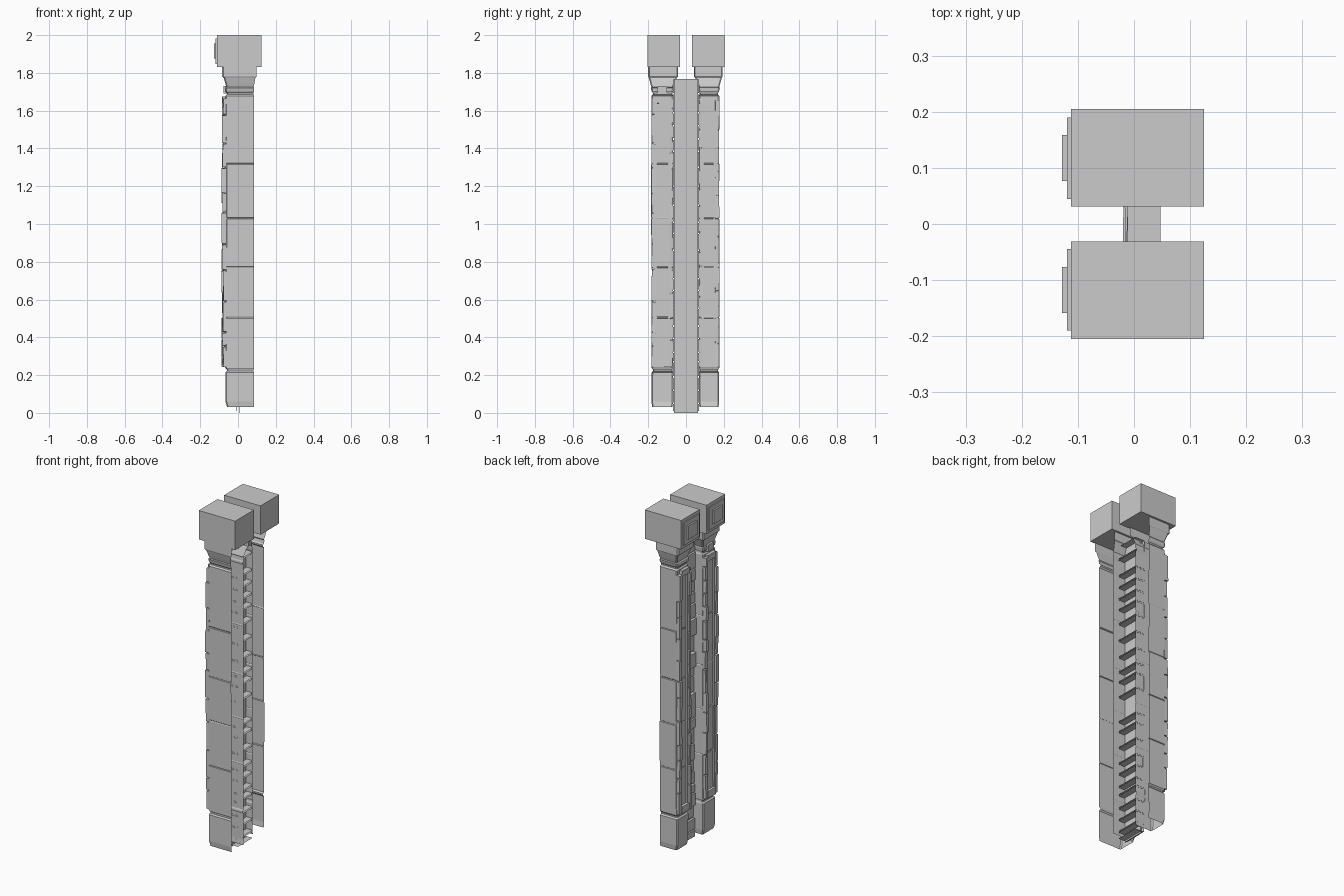
import bpy, bmesh, random
from mathutils import Vector

if "Cube" in bpy.data.objects:
    bpy.data.objects.remove(bpy.data.objects["Cube"])

random.seed(4)


def rnd(a):
    return random.uniform(-a, a)


def to_object(name, bm):
    me = bpy.data.meshes.new(name)
    bm.to_mesh(me)
    bm.free()
    ob = bpy.data.objects.new(name, me)
    bpy.context.collection.objects.link(ob)
    return ob


def add_box(bm, x0, x1, y0, y1, z0, z1, jitter=0.0):
    y0, y1 = min(y0, y1), max(y0, y1)
    verts = bmesh.ops.create_cube(bm, size=1)["verts"]
    for v in verts:
        c = v.co.copy()
        v.co = Vector((x1 if c.x > 0 else x0, y1 if c.y > 0 else y0, z1 if c.z > 0 else z0))
        v.co += Vector((rnd(jitter), rnd(jitter), rnd(jitter)))


def channel(name, side, sections, bevel=0.006):
    """Three-walled shell, open towards +x, lofted through
    (z, x_min, x_max, y_outer, y_inner) sections."""
    bm = bmesh.new()
    rows = []
    for z, x0, x1, yo, yi in sections:
        pts = [(x1, yo), (x0 + bevel, yo), (x0, yo - bevel),
               (x0, yi + bevel), (x0 + bevel, yi), (x1, yi)]
        rows.append([bm.verts.new((x, side * y, z)) for x, y in pts])
    for a, b in zip(rows, rows[1:]):
        for i in range(5):
            f = [a[i], a[i + 1], b[i + 1], b[i]]
            bm.faces.new(f[::-1] if side < 0 else f)
    return to_object(name, bm)


JOINTS = [0.225, 0.505, 0.77, 1.03, 1.32, 1.69]

for side, label, xb in ((-1, "front", 0.085), (1, "rear", 0.047)):
    yo, yi = 0.183 if side < 0 else 0.176, 0.068

    # foot and shaft drums, separated by worn joints
    sec = [(0.03, -0.058, xb, yo - 0.004, yi + 0.003), (0.06, -0.066, xb, yo, yi)]
    for k, z in enumerate(JOINTS):
        g = 0.007 if k in (0, 5) else 0.003
        h = 0.012 if k in (0, 5) else 0.004
        a, b = rnd(0.002), rnd(0.002)
        sec += [(z - h, -0.066 + a, xb, yo + a, yi),
                (z - h / 3, -0.066 + g, xb - g / 2, yo - g, yi + g / 2),
                (z + h / 3, -0.066 + g, xb - g / 2, yo - g, yi + g / 2),
                (z + h, -0.066 + b, xb, yo + b, yi)]
    # flared capital
    sec += [(1.72, -0.066, xb, yo + 0.003, yi - 0.002),
            (1.725, -0.062, xb - 0.002, yo, yi),
            (1.745, -0.067, xb + 0.002, yo + 0.006, yi - 0.008),
            (1.775, -0.076, xb + 0.007, yo + 0.014, yi - 0.020),
            (1.78, -0.084, xb + 0.014, yo + 0.017, yi - 0.026),
            (1.835, -0.084, xb + 0.014, yo + 0.017, yi - 0.026)]
    channel(label + "_pillar", side, sec)

    # top block with stepped raised plaque on its -x face
    bm = bmesh.new()
    add_box(bm, -0.112, 0.125, side * 0.031, side * 0.205, 1.83, 2.0)
    add_box(bm, -0.119, -0.110, side * 0.045, side * 0.190, 1.848, 1.982)
    add_box(bm, -0.128, -0.117, side * 0.077, side * 0.159, 1.875, 1.955)
    to_object(label + "_top_block", bm)

    # raised panel frame: broken jamb stones, sill and lintel
    bm = bmesh.new()
    for y0, y1 in ((yo - 0.022, yo - 0.001), (yi + 0.001, yi + 0.018)):
        z = 0.245
        while z < 1.65:
            h = min(random.uniform(0.07, 0.17), 1.67 - z)
            x = -0.082 + rnd(0.005)
            add_box(bm, x, -0.06, side * y0, side * y1, z, z + h - 0.006, 0.0018)
            z += h
    add_box(bm, -0.083, -0.06, side * (yi + 0.018), side * (yo - 0.022), 0.245, 0.285, 0.001)
    add_box(bm, -0.083, -0.06, side * (yi + 0.018), side * (yo - 0.022), 1.64, 1.675, 0.001)
    # thin inner moulding
    for y in (yo - 0.030, yi + 0.018):
        add_box(bm, -0.074, -0.06, side * y, side * (y + 0.008), 0.285, 1.64)
    to_object(label + "_panel_frame", bm)

# small broken peg near the top of the front pillar panel
bm = bmesh.new()
add_box(bm, -0.076, -0.055, -0.150, -0.100, 1.69, 1.73)
to_object("front_peg", bm)

# central stack of stones: facing slabs with ledges reaching back
bm = bmesh.new()
levels = [0.005, 0.05, 0.12, 0.19, 0.27, 0.32, 0.395, 0.46, 0.555, 0.65, 0.71, 0.86,
          0.95, 1.01, 1.10, 1.20, 1.30, 1.385, 1.45, 1.52, 1.59, 1.69, 1.77]
for z0, z1 in zip(levels, levels[1:]):
    x = -0.010 + rnd(0.008)
    b, t = z0 + 0.004, z1 - 0.004
    corner = {}
    for y in (-0.069, 0.069):
        dx = rnd(0.004)
        for z in (b, t):
            corner[y, z, 0] = bm.verts.new((x + dx, y, z))
            corner[y, z, 1] = bm.verts.new((0.047, y, z))
    L, R = -0.069, 0.069
    for keys in (((L, b, 0), (L, t, 0), (R, t, 0), (R, b, 0)),
                 ((L, t, 0), (L, t, 1), (R, t, 1), (R, t, 0)),
                 ((L, b, 0), (R, b, 0), (R, b, 1), (L, b, 1))):
        f = [corner[k] for k in keys]
        bm.faces.new(f)
bmesh.ops.recalc_face_normals(bm, faces=bm.faces)
to_object("central_stone_stack", bm)

# recessed mortar behind the stone joints, and ragged foot
bm = bmesh.new()
add_box(bm, 0.004, 0.008, -0.064, 0.064, 0.0, 1.768)
to_object("stack_mortar", bm)
